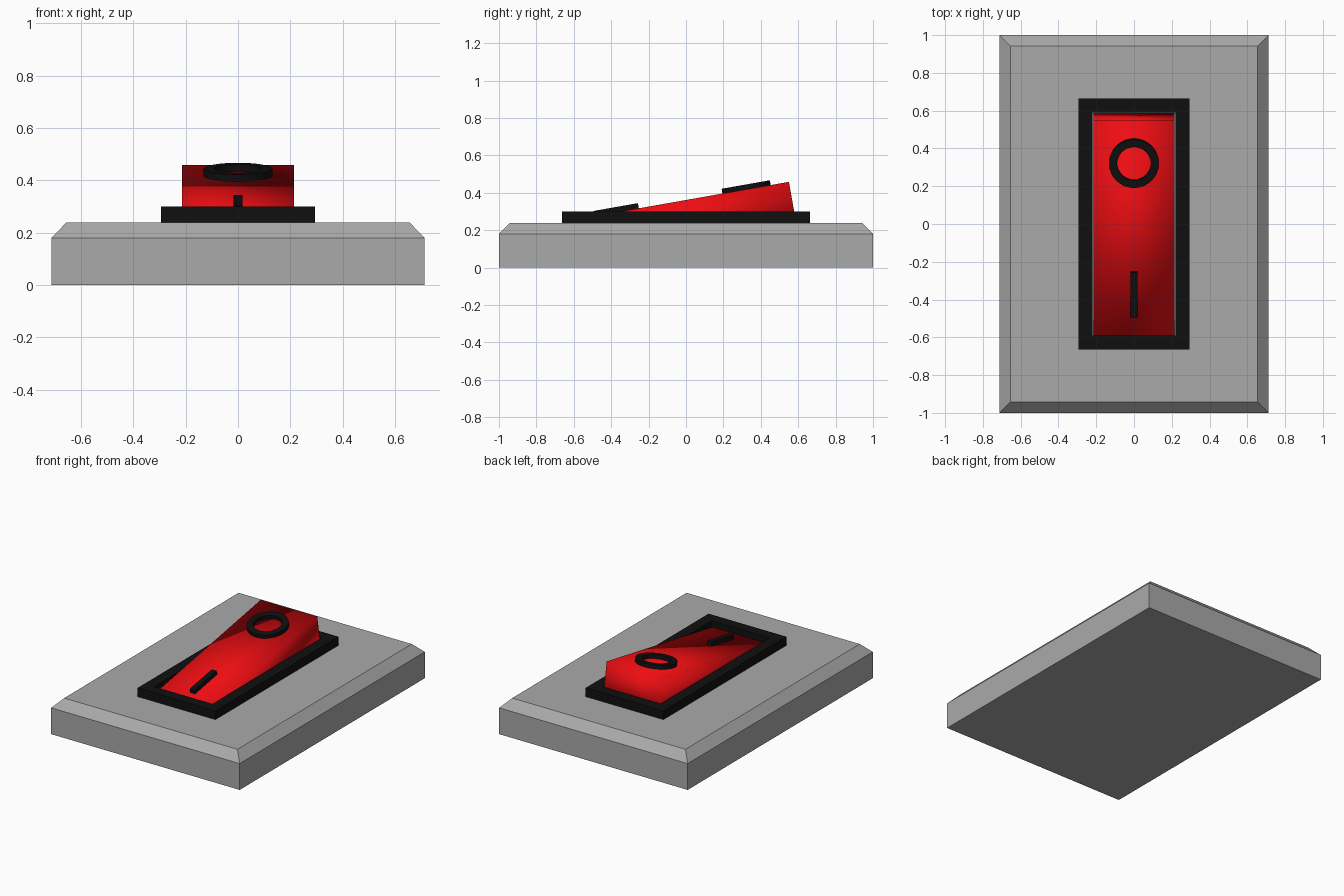
import bpy, bmesh, math
from mathutils import Matrix

if "Cube" in bpy.data.objects:
    bpy.data.objects.remove(bpy.data.objects["Cube"])

TILT = Matrix.Translation((0, 0, 0.24)) @ Matrix.Rotation(math.radians(10), 4, 'X')


def material(name, color):
    m = bpy.data.materials.new(name)
    m.diffuse_color = color
    m.use_nodes = True
    m.node_tree.nodes["Principled BSDF"].inputs["Base Color"].default_value = m.diffuse_color
    return m


grey = material("grey_plastic", (0.4, 0.4, 0.4, 1))
red = material("red_plastic", (0.85, 0.004, 0.006, 1))
black = material("black_plastic", (0.005, 0.005, 0.005, 1))


def loft(name, loops, mat=None, closed=False, matrix=Matrix(), smooth=None):
    """Skin matching loops; either cap both ends or join last loop to first."""
    bm = bmesh.new()
    rings = [[bm.verts.new(p) for p in loop] for loop in loops]
    n = len(rings[0])
    pairs = list(zip(rings, rings[1:]))
    if closed:
        pairs.append((rings[-1], rings[0]))
    else:
        bm.faces.new(rings[0])
        bm.faces.new(rings[-1])
    for a, b in pairs:
        for i in range(n):
            j = (i + 1) % n
            bm.faces.new((a[i], a[j], b[j], b[i]))
    bm.transform(matrix)
    bmesh.ops.recalc_face_normals(bm, faces=bm.faces)
    mesh = bpy.data.meshes.new(name)
    bm.to_mesh(mesh)
    bm.free()
    ob = bpy.data.objects.new(name, mesh)
    bpy.context.collection.objects.link(ob)
    if mat:
        mesh.materials.append(mat)
    if smooth:
        bpy.ops.object.select_all(action='DESELECT')
        ob.select_set(True)
        bpy.context.view_layer.objects.active = ob
        if smooth == 'ALL':
            bpy.ops.object.shade_smooth()
        else:
            bpy.ops.object.shade_smooth_by_angle(angle=math.radians(30))
    return ob


def rect(hx, hy, z, cy=0):
    return [(-hx, cy - hy, z), (hx, cy - hy, z), (hx, cy + hy, z), (-hx, cy + hy, z)]


def circle(r, z, cy, n=32):
    return [(r * math.cos(math.tau * i / n), cy + r * math.sin(math.tau * i / n), z)
            for i in range(n)]


# Wall plate with chamfered top edge
loft("base_plate", [rect(0.713, 1, 0), rect(0.713, 1, 0.18), rect(0.655, 0.942, 0.24)], grey)

# Raised frame around the rocker
loft("rocker_frame", [rect(0.294, 0.664, 0.24), rect(0.294, 0.664, 0.30),
                      rect(0.22, 0.59, 0.30), rect(0.22, 0.59, 0.24)], black, closed=True)

# Tilted rocker, shaded smooth over its whole box
loft("rocker", [rect(0.214, 0.58, -0.12), rect(0.214, 0.58, 0.12)], red,
     matrix=TILT, smooth='ALL')

# Off ring and on bar standing on the rocker
loft("off_ring", [circle(0.131, 0.115, 0.35), circle(0.131, 0.146, 0.35),
                  circle(0.09, 0.146, 0.35), circle(0.09, 0.115, 0.35)], black,
     closed=True, matrix=TILT, smooth='ANGLE')
loft("on_bar", [rect(0.018, 0.121, 0.115, -0.356), rect(0.018, 0.121, 0.148, -0.356)],
     black, matrix=TILT)
